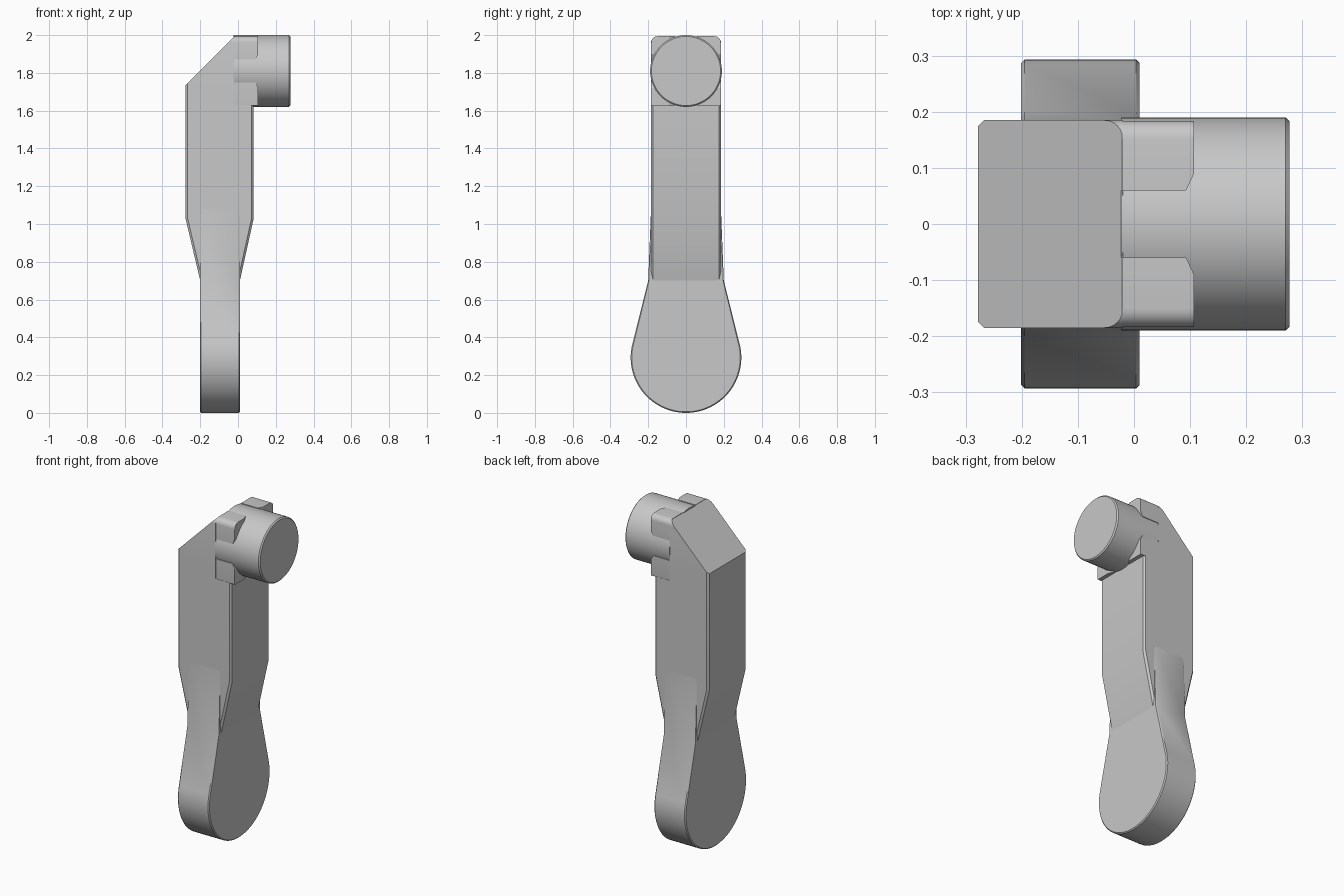
import bpy, bmesh
from math import sin, cos, pi, radians
from mathutils import Vector

cube = bpy.data.objects.get("Cube")
if cube:
    bpy.data.objects.remove(cube, do_unlink=True)

grey = bpy.data.materials.new("plain grey")
grey.use_nodes = True
colour = (0.58, 0.58, 0.58, 1)
grey.diffuse_color = colour
grey.node_tree.nodes["Principled BSDF"].inputs["Base Color"].default_value = colour

HALF = 0.185      # half width of the arm
AXIS = 1.81       # height of the knob axis
BACK = -0.02      # plane where knob and claws meet the arm


def loft(name, rings, bevel_edges=None, bevel=0.0):
    """Join rings of points with the same count, close both ends."""
    bm = bmesh.new()
    rows = [[bm.verts.new(p) for p in ring] for ring in rings]
    n = len(rows[0])
    for a, b in zip(rows, rows[1:]):
        for i in range(n):
            j = (i + 1) % n
            bm.faces.new((a[i], a[j], b[j], b[i]))
    bm.faces.new(rows[0])
    bm.faces.new(rows[-1])
    bmesh.ops.recalc_face_normals(bm, faces=bm.faces)
    if bevel_edges:
        edges = [e for e in bm.edges if bevel_edges(e)]
        bmesh.ops.bevel(bm, geom=edges, offset=bevel, segments=1,
                        affect='EDGES', profile=0.5)
    mesh = bpy.data.meshes.new(name)
    bm.to_mesh(mesh)
    bm.free()
    obj = bpy.data.objects.new(name, mesh)
    bpy.context.collection.objects.link(obj)
    mesh.materials.append(grey)
    return obj


def smooth(obj, angle=25):
    bpy.ops.object.select_all(action='DESELECT')
    obj.select_set(True)
    bpy.context.view_layer.objects.active = obj
    bpy.ops.object.shade_smooth_by_angle(angle=radians(angle))


def arc(cy, cz, r, start, end, steps):
    angles = [radians(start + (end - start) * i / steps) for i in range(steps + 1)]
    return [(cy + r * cos(a), cz + r * sin(a)) for a in angles]


def along_x(outline, x):
    return [(x, y, z) for y, z in outline]


# Arm: side profile with tapered foot, sloped head and a shelf for the knob
profile = [(-0.278, 1.03), (-0.2, 0.7), (0.01, 0.7), (0.083, 1.03),
           (0.083, 1.63), (BACK, 1.63), (BACK, 1.993), (-0.278, 1.735)]


def long_edge(e):
    a, b = (v.co for v in e.verts)
    same_side = abs(a.y - b.y) < 0.001
    outer = all(v.x < -0.19 or v.x > 0.005 for v in (a, b))
    return same_side and outer and abs(a.z - b.z) > 0.1


arm = loft("arm", [[(x, y, z) for x, z in profile] for y in (-HALF, HALF)],
           long_edge, 0.011)

# Rounded upper corners of the arm head
R = 0.033
top = 1.993
shape = ([(-0.3, 0.5), (0.3, 0.5), (0.3, 1.7), (HALF, 1.7)]
         + arc(HALF - R, top - R, R, 0, 90, 6)
         + arc(-HALF + R, top - R, R, 90, 180, 6)
         + [(-HALF, 1.7), (-0.3, 1.7)])
cutter = loft("head_rounding_cutter", [along_x(shape, -0.5), along_x(shape, 0.5)])
cutter.hide_render = True
mod = arm.modifiers.new("rounded head", 'BOOLEAN')
mod.operation = 'INTERSECT'
mod.solver = 'EXACT'
mod.object = cutter
bpy.context.view_layer.objects.active = arm
bpy.ops.object.modifier_apply(modifier=mod.name)
bpy.data.objects.remove(cutter, do_unlink=True)
smooth(arm, 20)

# Paddle: teardrop outline with a neck running up into the arm
RP = 0.293
outline = ([(-HALF, 1.08), (-0.2, 0.7)] + arc(0, RP, RP, 165, 375, 56)
           + [(0.2, 0.7), (HALF, 1.08)])
E = 0.006


def shrink(points, d):
    c = Vector((0, RP))
    return [tuple(Vector(p) - (Vector(p) - c).normalized() * d) for p in points]


inner = shrink(outline, E)
paddle = loft("paddle", [along_x(inner, -0.201), along_x(outline, -0.201 + E),
                         along_x(outline, 0.01 - E), along_x(inner, 0.01)])
smooth(paddle)

# Knob: round drum with a small chamfer on its outer rim
RK = 0.19


def ring(r, x):
    return along_x(arc(0, AXIS, r, 0, 354.375, 63), x)


knob = loft("knob", [ring(RK, BACK - 0.003), ring(RK, 0.27), ring(RK - 0.007, 0.277)])
smooth(knob)

# Claws: four corner blocks gripping the knob, split by crossed slots
for side, sy in (("left", 1), ("right", -1)):
    for level, sz, r in (("upper", 1, R), ("lower", -1, 0.004)):
        rings = []
        for x, inset in ((BACK - 0.001, 0.06), (0.093, 0.06), (0.107, 0.09)):
            o = HALF - 0.001
            pts = ([(inset, inset), (o, inset)]
                   + arc(o - r, o - r, r, 0, 90, 6) + [(inset, o)])
            rings.append([(x, sy * y, AXIS + sz * z) for y, z in pts])
        claw = loft(f"{level}_claw_{side}", rings)
        smooth(claw, 20)
